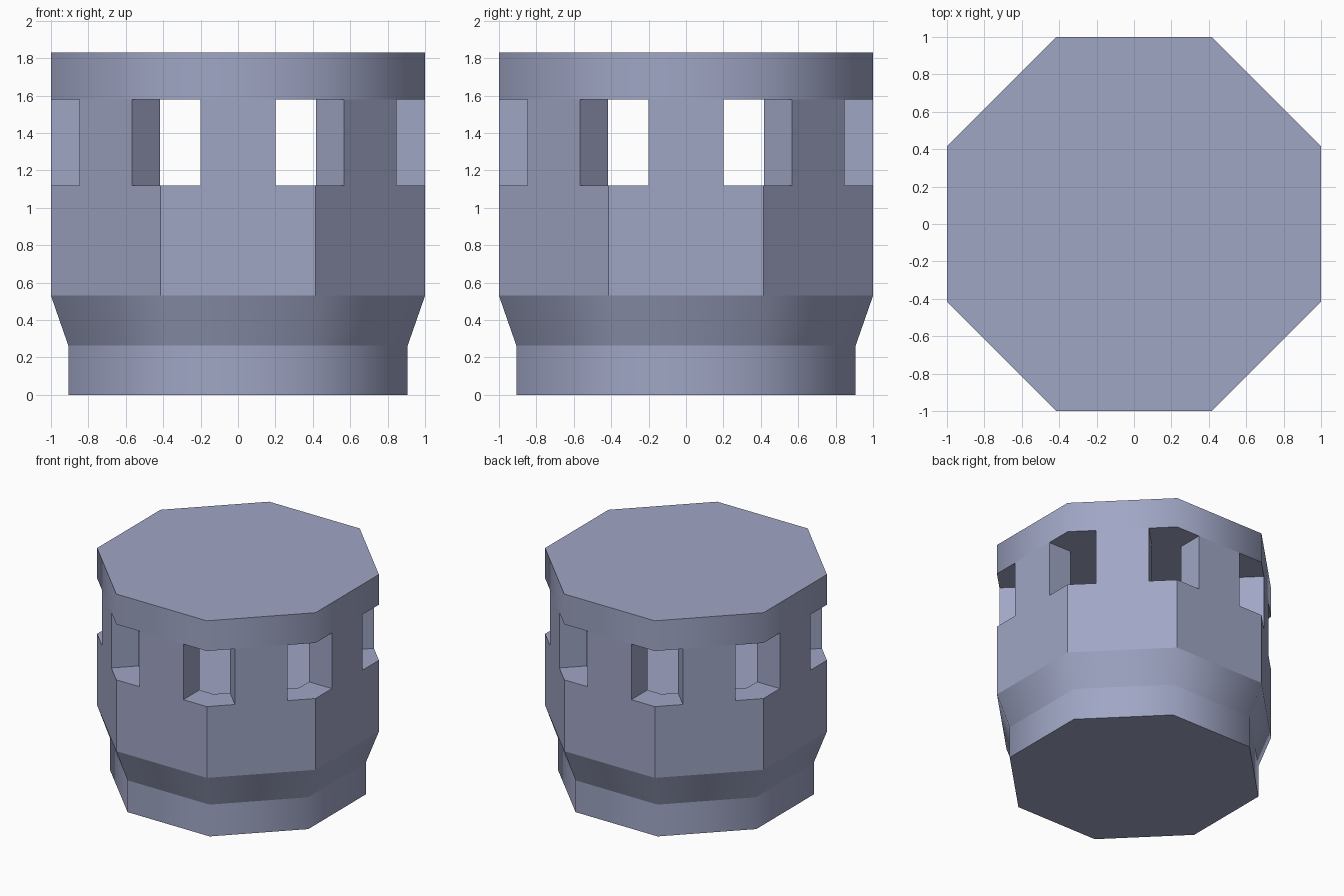
import bpy, bmesh, math
from mathutils import Matrix

if "Cube" in bpy.data.objects:
    bpy.data.objects.remove(bpy.data.objects["Cube"])

# one flat colour
paint = bpy.data.materials.new("blue_grey")
paint.diffuse_color = (0.352, 0.381, 0.558, 1)
paint.use_nodes = True
paint.node_tree.nodes["Principled BSDF"].inputs["Base Color"].default_value = paint.diffuse_color

CORNER = 1 / math.cos(math.pi / 8)   # apothem to corner radius
Z_BASE, Z_FLARE, Z_SILL, Z_LINTEL, Z_TOP = 0.263, 0.53, 1.12, 1.58, 1.83
INNER, PILLAR_W = 0.79, 0.40


def finish(name, bm):
    bmesh.ops.recalc_face_normals(bm, faces=bm.faces)
    mesh = bpy.data.meshes.new(name)
    bm.to_mesh(mesh)
    bm.free()
    mesh.materials.append(paint)
    obj = bpy.data.objects.new(name, mesh)
    bpy.context.collection.objects.link(obj)


def octagon_stack(name, profile, smooth=False, cap_start=False, cap_end=False):
    """Skin octagons given as (apothem, z); rounded shading only around the sides."""
    bm = bmesh.new()
    rings = []
    for apothem, z in profile:
        r = apothem * CORNER
        rings.append([bm.verts.new((r * math.cos((k + 0.5) * math.pi / 4),
                                    r * math.sin((k + 0.5) * math.pi / 4), z))
                      for k in range(8)])
    for a, b in zip(rings, rings[1:]):
        for k in range(8):
            n = (k + 1) % 8
            bm.faces.new((a[k], a[n], b[n], b[k])).smooth = smooth
    if cap_start:
        bm.faces.new(rings[0][::-1])
    if cap_end:
        bm.faces.new(rings[-1])
    for ring in rings:
        for k in range(8):
            bm.edges.get((ring[k], ring[(k + 1) % 8])).smooth = False
    finish(name, bm)


# foot and flare, closed below
octagon_stack("base", [(0.907, 0), (0.907, Z_BASE), (1, Z_FLARE)],
              smooth=True, cap_start=True)

# flat-sided wall with a sill and slightly sunken floor
octagon_stack("lower_wall", [(1, Z_FLARE), (1, Z_SILL), (INNER, Z_SILL),
                             (INNER, Z_SILL - 0.02)], cap_end=True)

# roof band
octagon_stack("roof_band", [(1, Z_LINTEL), (1, Z_TOP)],
              smooth=True, cap_start=True, cap_end=True)

# a pillar in the middle of each side leaves windows at the corners
bm = bmesh.new()
for k in range(8):
    place = (Matrix.Rotation(k * math.pi / 4, 4, 'Z')
             @ Matrix.Translation(((1 + INNER) / 2, 0, (Z_SILL + Z_LINTEL) / 2))
             @ Matrix.Diagonal((1 - INNER, PILLAR_W, Z_LINTEL - Z_SILL, 1)))
    bmesh.ops.create_cube(bm, size=1, matrix=place)
finish("pillars", bm)
